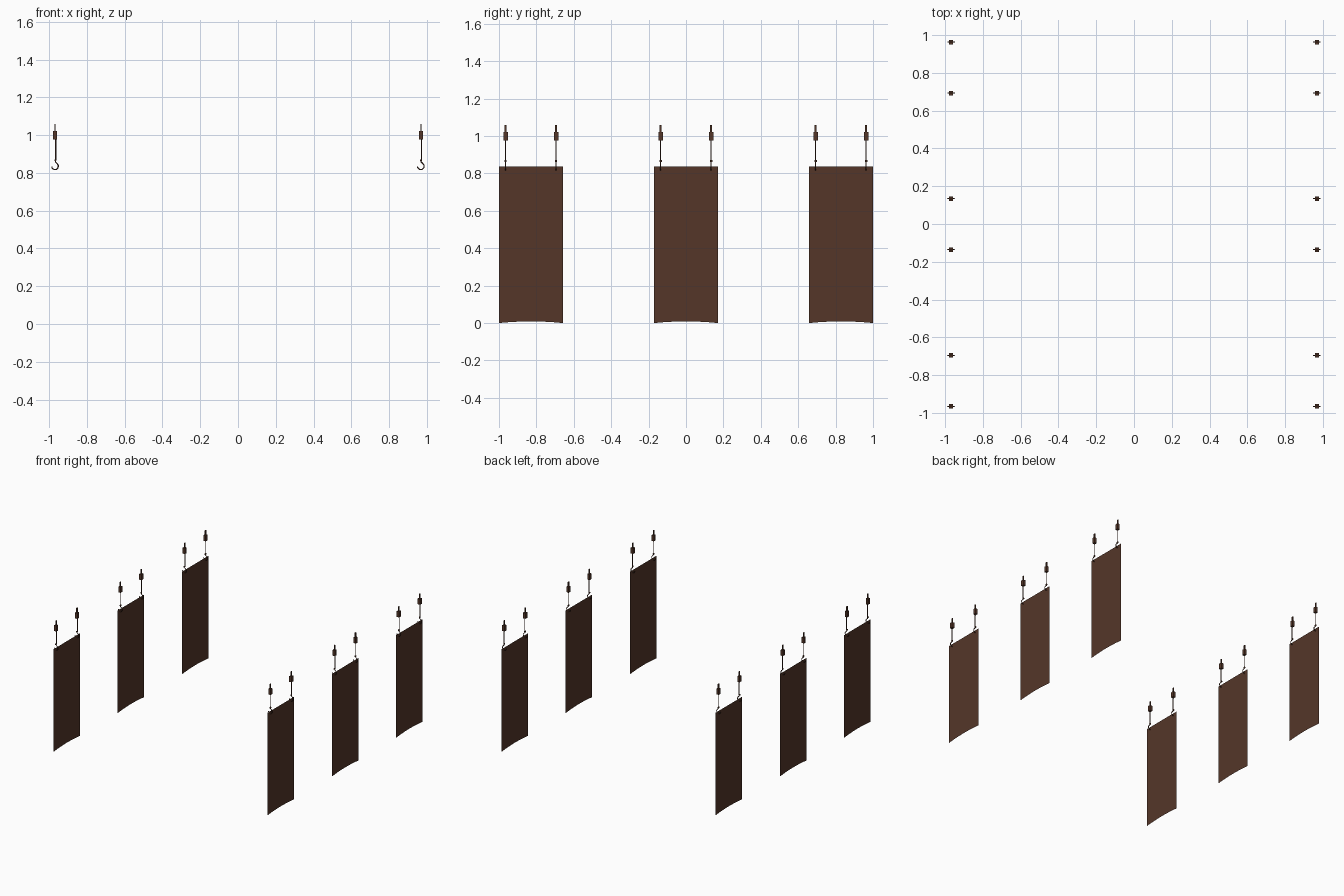
import bpy, bmesh
from mathutils import Matrix

if "Cube" in bpy.data.objects:
    bpy.data.objects.remove(bpy.data.objects["Cube"])

mat = bpy.data.materials.new("dark_brown")
mat.diffuse_color = (0.09, 0.037, 0.022, 1)
mat.use_nodes = True
mat.node_tree.nodes["Principled BSDF"].inputs["Base Color"].default_value = mat.diffuse_color

PANEL_X = 0.968      # distance of each row from the centre
SPACING = 0.829      # distance between panels in a row
HALF_W, TOP = 0.171, 0.838


def place(name, data, x, y):
    ob = bpy.data.objects.new(name, data)
    ob.location = (x, y, 0)
    bpy.context.collection.objects.link(ob)


def panel_mesh():
    # thin sheet with a slightly arched lower edge
    bm = bmesh.new()
    n = 6
    cols = []
    for i in range(n + 1):
        t = 2 * i / n - 1
        low = bm.verts.new((0, t * HALF_W, 0.009 * (1 - t * t)))
        high = bm.verts.new((0, t * HALF_W, TOP))
        cols.append((low, high))
    for a, b in zip(cols, cols[1:]):
        bm.faces.new((a[0], b[0], b[1], a[1]))
    me = bpy.data.meshes.new("panel")
    bm.to_mesh(me)
    bm.free()
    me.materials.append(mat)
    return me


def fitting_mesh():
    # flat stem, square block and small collar
    bm = bmesh.new()
    for sx, sy, z0, z1 in ((0.006, 0.012, 1.02, 1.06),
                           (0.021, 0.024, 0.976, 1.022),
                           (0.008, 0.013, 0.862, 0.871)):
        bmesh.ops.create_cube(bm, size=1, matrix=Matrix.Translation((0, 0, (z0 + z1) / 2))
                              @ Matrix.Diagonal((sx, sy, z1 - z0, 1)))
    me = bpy.data.meshes.new("hanger_block")
    bm.to_mesh(me)
    bm.free()
    me.materials.append(mat)
    return me


def hook_curve():
    # rod running down into a question-mark hook
    cu = bpy.data.curves.new("hook", "CURVE")
    cu.dimensions = "3D"
    cu.bevel_depth = 0.0032
    cu.bevel_resolution = 1
    cu.use_fill_caps = True
    path = [(0.003, 0.98), (0.003, 0.868), (0.001, 0.858), (0.010, 0.850),
            (0.017, 0.840), (0.016, 0.828), (0.009, 0.820), (0, 0.817),
            (-0.010, 0.820), (-0.016, 0.826), (-0.018, 0.833)]
    sp = cu.splines.new("POLY")
    sp.points.add(len(path) - 1)
    for p, (x, z) in zip(sp.points, path):
        p.co = (x, 0, z, 1)
    cu.materials.append(mat)
    return cu


panel, block, hook = panel_mesh(), fitting_mesh(), hook_curve()

# two rows of three hanging panels, each on two hooks
for x in (-PANEL_X, PANEL_X):
    for y in (-SPACING, 0, SPACING):
        place("hanging_panel", panel, x, y)
        for dy in (-0.136, 0.134):
            place("hanger_block", block, x, y + dy)
            place("hook", hook, x, y + dy)
